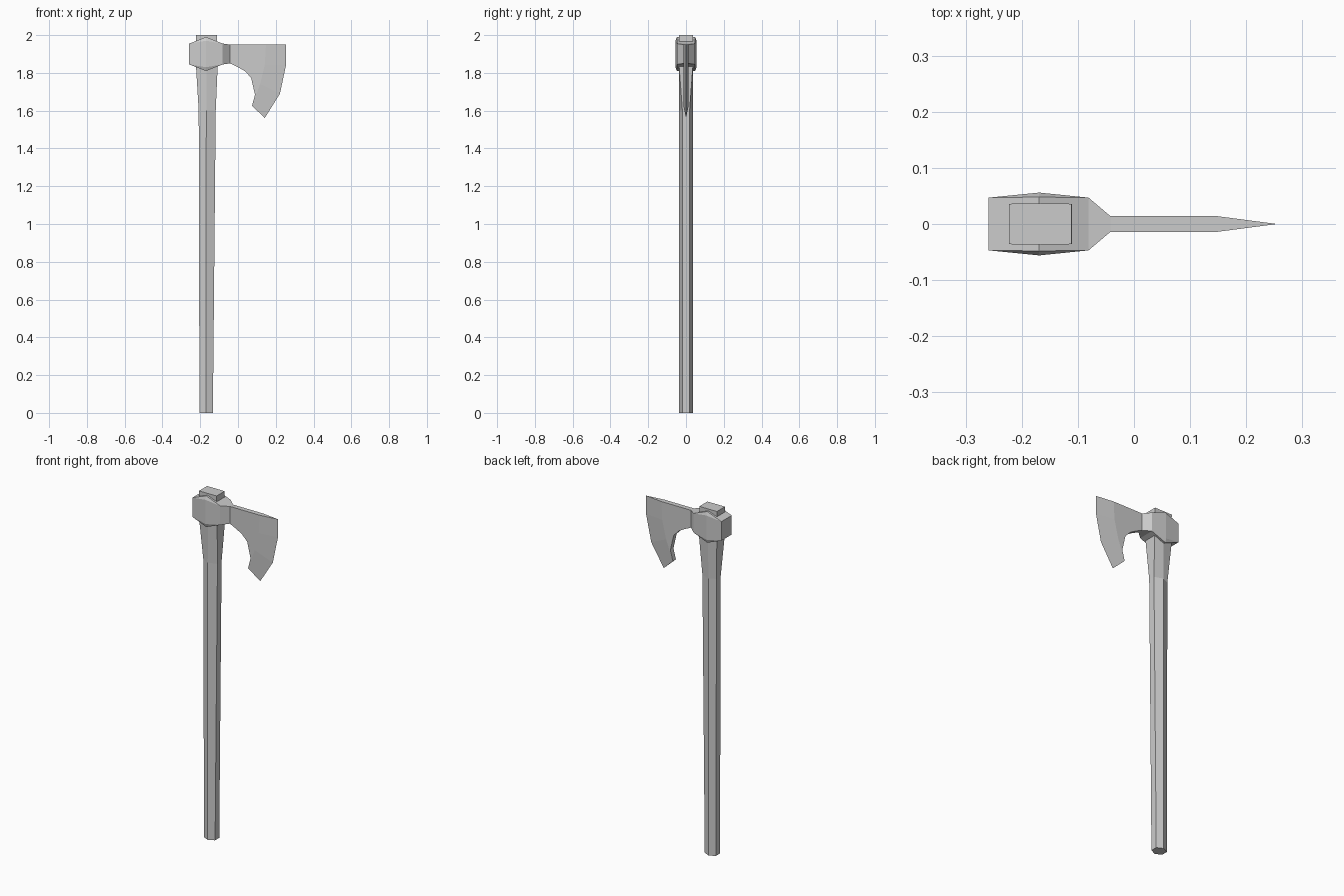
import bpy, bmesh

if "Cube" in bpy.data.objects:
    bpy.data.objects.remove(bpy.data.objects["Cube"])


def finish(bm, name):
    bmesh.ops.recalc_face_normals(bm, faces=bm.faces)
    me = bpy.data.meshes.new(name)
    bm.to_mesh(me)
    bm.free()
    ob = bpy.data.objects.new(name, me)
    bpy.context.collection.objects.link(ob)
    return ob


def hull(name, points):
    bm = bmesh.new()
    for p in points:
        bm.verts.new(p)
    bmesh.ops.convex_hull(bm, input=bm.verts)
    bmesh.ops.dissolve_limit(bm, angle_limit=0.01, verts=bm.verts, edges=bm.edges)
    return finish(bm, name)


def rect(x, y, z0, z1):
    return [(x, s * y, z) for s in (-1, 1) for z in (z0, z1)]


# six-sided handle, flattening to a rectangle inside the head
# each ring: z, left x, middle x, right x, corner y, middle y
rings = [(0.0, -0.204, -0.169, -0.133, 0.019, 0.036),
         (1.6, -0.208, -0.168, -0.118, 0.019, 0.036),
         (1.83, -0.222, -0.167, -0.108, 0.036, 0.037),
         (2.0, -0.223, -0.167, -0.111, 0.036, 0.037)]
bm = bmesh.new()
loops = []
for z, l, m, r, c, y in rings:
    loops.append([bm.verts.new(p) for p in
                  ((l, -c, z), (m, -y, z), (r, -c, z), (r, c, z), (m, y, z), (l, c, z))])
for a, b in zip(loops, loops[1:]):
    for i in range(6):
        j = (i + 1) % 6
        bm.faces.new((a[i], a[j], b[j], b[i]))
bm.faces.new(loops[0])
bm.faces.new(loops[-1])
finish(bm, "handle")

# collar swelling around the handle
hull("collar", rect(-0.259, 0.047, 1.845, 1.955) + rect(-0.081, 0.047, 1.845, 1.955)
     + rect(-0.169, 0.056, 1.83, 1.97) + rect(-0.169, 0.048, 1.81, 1.99))

# neck narrowing to the blade
hull("neck", rect(-0.081, 0.047, 1.845, 1.955) + rect(-0.042, 0.014, 1.85, 1.95))

# bearded blade: thick plate outline, then a bevel to the sharp edge
bevel = [(0.148, 1.95), (0.142, 1.845), (0.117, 1.74), (0.074, 1.625)]
beard = [(0.09, 1.685), (0.069, 1.775), (0.035, 1.81), (0.0, 1.83),
         (-0.042, 1.85), (-0.042, 1.95)]
edge = [(0.255, 1.95), (0.255, 1.845), (0.222, 1.69), (0.142, 1.562)]
bm = bmesh.new()
tip = [bm.verts.new((x, 0, z)) for x, z in edge]
sides = []
for y in (-0.014, 0.014):
    side = [bm.verts.new((x, y, z)) for x, z in bevel + beard]
    bm.faces.new(side)
    for i in range(3):
        bm.faces.new((side[i], side[i + 1], tip[i + 1], tip[i]))
    sides.append(side)
f, b = sides
for i in range(3, len(f)):
    j = (i + 1) % len(f)
    bm.faces.new((f[i], f[j], b[j], b[i]))
for i in (0, 3):
    bm.faces.new((f[i], b[i], tip[i]))
finish(bm, "blade")
